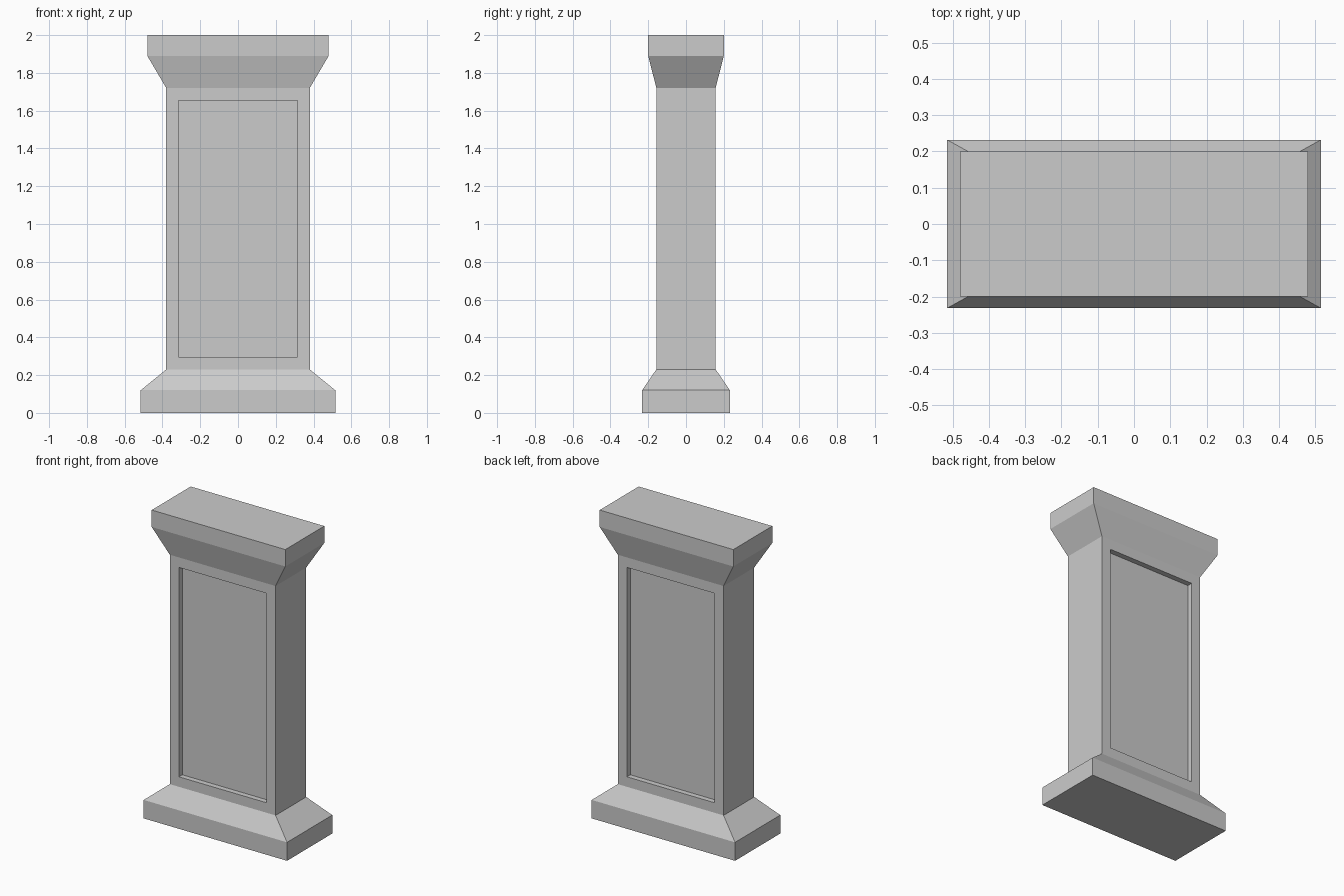
import bpy
import bmesh

if "Cube" in bpy.data.objects:
    bpy.data.objects.remove(bpy.data.objects["Cube"])

# Half width, half depth and height of each cross-section, bottom to top
SECTIONS = [
    (0.515, 0.232, 0.00),   # plinth
    (0.515, 0.232, 0.12),
    (0.380, 0.157, 0.23),   # shaft
    (0.380, 0.157, 1.72),
    (0.480, 0.200, 1.89),   # cap
    (0.480, 0.200, 2.00),
]
PANEL_MARGIN = 0.065
PANEL_DEPTH = 0.035

stone = bpy.data.materials.new("grey stone")
stone.diffuse_color = (0.6, 0.6, 0.6, 1.0)
stone.use_nodes = True
stone.node_tree.nodes["Principled BSDF"].inputs["Base Color"].default_value = stone.diffuse_color

# Pedestal body: rectangular rings joined into one closed shell
bm = bmesh.new()
rings = [[bm.verts.new((sx * w, sy * d, z))
          for sx, sy in ((-1, -1), (1, -1), (1, 1), (-1, 1))]
         for w, d, z in SECTIONS]
bm.faces.new(rings[0][::-1])
bm.faces.new(rings[-1])
for low, high in zip(rings, rings[1:]):
    for i in range(4):
        j = (i + 1) % 4
        bm.faces.new((low[i], low[j], high[j], high[i]))
bm.normal_update()

# Recessed panels on the front and back of the shaft
panels = [f for f in bm.faces
          if abs(f.normal.y) > 0.99 and f.calc_center_median().z > 0.5
          and f.calc_center_median().z < 1.5]
for face in panels:
    inward = -face.normal.copy()
    bmesh.ops.inset_individual(bm, faces=[face], thickness=PANEL_MARGIN,
                               use_even_offset=True)
    pushed = bmesh.ops.extrude_discrete_faces(bm, faces=[face])["faces"][0]
    bmesh.ops.translate(bm, verts=pushed.verts, vec=inward * PANEL_DEPTH)

bm.normal_update()
mesh = bpy.data.meshes.new("pedestal")
bm.to_mesh(mesh)
bm.free()
mesh.materials.append(stone)
pedestal = bpy.data.objects.new("pedestal", mesh)
bpy.context.collection.objects.link(pedestal)
